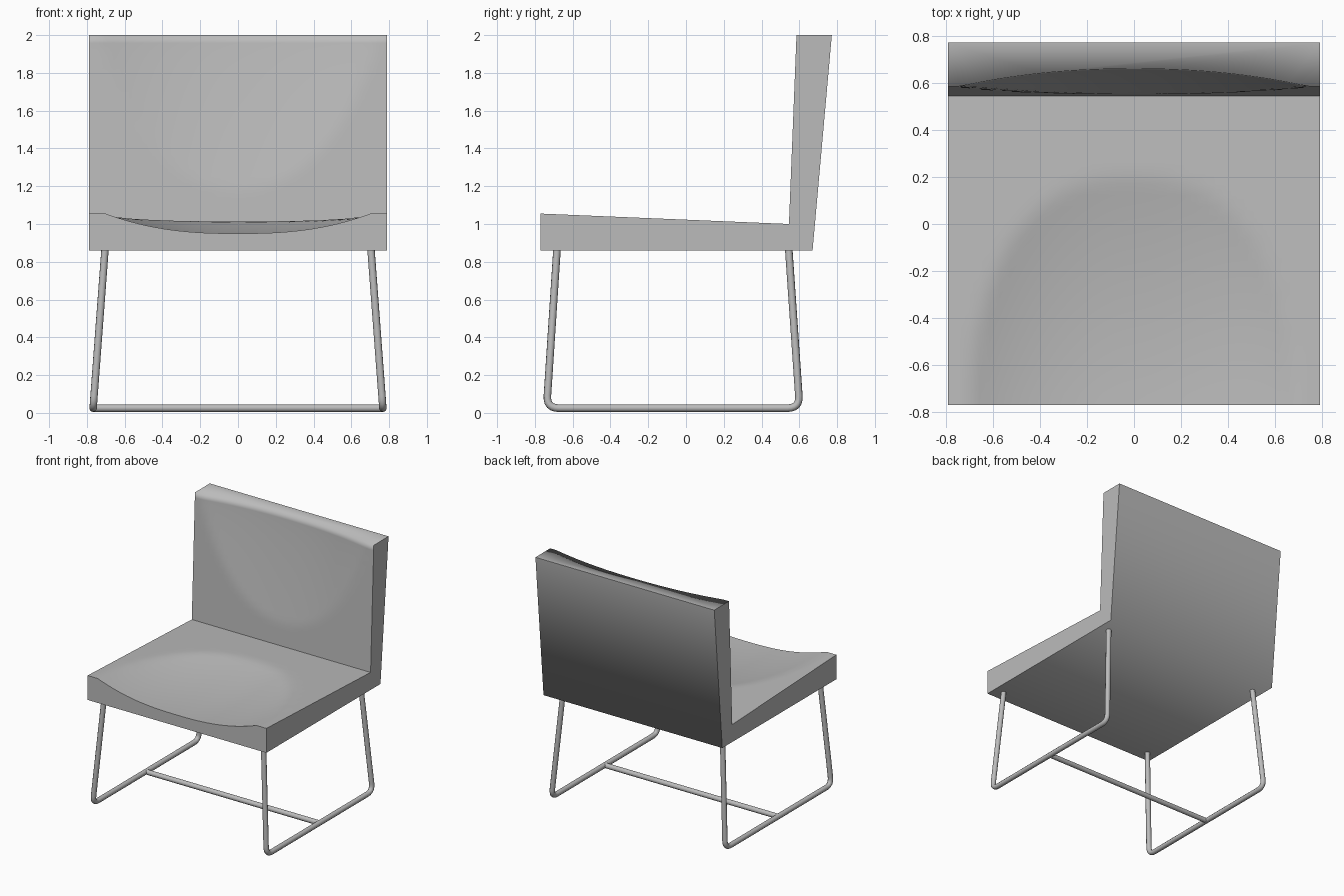
import bpy, bmesh
from math import radians
from mathutils import Vector

if "Cube" in bpy.data.objects:
    bpy.data.objects.remove(bpy.data.objects["Cube"])


def material(name, value):
    mat = bpy.data.materials.new(name)
    mat.use_nodes = True
    colour = (value, value, value, 1)
    mat.diffuse_color = colour
    mat.node_tree.nodes["Principled BSDF"].inputs["Base Color"].default_value = colour
    return mat


grey = material("grey", 0.5)


def finish(obj, angle):
    bpy.ops.object.select_all(action='DESELECT')
    obj.select_set(True)
    bpy.context.view_layer.objects.active = obj
    if obj.type == 'CURVE':
        bpy.ops.object.convert(target='MESH')
    bpy.ops.object.shade_smooth_by_angle(angle=radians(angle))
    obj.data.materials.clear()
    obj.data.materials.append(grey)


# Upholstered shell: one sheet runs up the seat and the backrest, with a scoop in each
HALF, COLS, SEAT_ROWS, BACK_ROWS = 0.79, 36, 28, 24
FRONT, CREASE, TOP = Vector((0, -0.77, 1.055)), Vector((0, 0.545, 1.0)), Vector((0, 0.585, 2.0))


def seat_point(x, t):
    p = FRONT.lerp(CREASE, t)
    s = abs(x / 0.70) ** 2.5 + ((p.y + 0.77) / 0.97) ** 2
    return Vector((x, p.y, p.z - 0.105 * max(0, 1 - s)))


def back_point(x, t):
    p = CREASE.lerp(TOP, t)
    s = abs(x / 0.74) ** 2.2 + ((2 - p.z) / 0.82) ** 1.25
    return Vector((x, p.y + 0.075 * max(0, 1 - s), p.z))


bm = bmesh.new()
xs = [HALF * (2 * i / COLS - 1) for i in range(COLS + 1)]
rows = [[bm.verts.new(seat_point(x, j / SEAT_ROWS)) for x in xs] for j in range(SEAT_ROWS + 1)]
rows += [[bm.verts.new(back_point(x, j / BACK_ROWS)) for x in xs] for j in range(1, BACK_ROWS + 1)]
for a, b in zip(rows, rows[1:]):
    for i in range(COLS):
        bm.faces.new((a[i], a[i + 1], b[i + 1], b[i]))


# Flat outer faces close the shell
def corner_pair(y, z):
    return [bm.verts.new((s * HALF, y, z)) for s in (-1, 1)]


low_front, low_back, top_back = corner_pair(-0.77, 0.86), corner_pair(0.67, 0.86), corner_pair(0.772, 2.0)
bm.faces.new(rows[0] + low_front[::-1])
bm.faces.new(rows[-1] + top_back[::-1])
bm.faces.new(low_front + low_back[::-1])
bm.faces.new(low_back + top_back[::-1])
for k, col in ((0, 0), (1, -1)):
    bm.faces.new([r[col] for r in rows] + [top_back[k], low_back[k], low_front[k]])
bmesh.ops.recalc_face_normals(bm, faces=bm.faces[:])
mesh = bpy.data.meshes.new("seat_and_backrest")
bm.to_mesh(mesh)
bm.free()
shell = bpy.data.objects.new("seat_and_backrest", mesh)
bpy.context.collection.objects.link(shell)
finish(shell, 88)


# Metal tube frame
def rounded(points, radius, steps=6):
    path = [points[0]]
    for a, p, b in zip(points, points[1:], points[2:]):
        start = p + (a - p).normalized() * radius
        end = p + (b - p).normalized() * radius
        for i in range(steps + 1):
            t = i / steps
            path.append(start.lerp(p, t).lerp(p.lerp(end, t), t))
    return path + [points[-1]]


def tube(name, path, radius=0.02):
    curve = bpy.data.curves.new(name, 'CURVE')
    curve.dimensions = '3D'
    curve.bevel_depth = radius
    curve.bevel_resolution = 3
    curve.use_fill_caps = True
    spline = curve.splines.new('POLY')
    spline.points.add(len(path) - 1)
    for point, co in zip(spline.points, path):
        point.co = (*co, 1)
    obj = bpy.data.objects.new(name, curve)
    bpy.context.collection.objects.link(obj)
    finish(obj, 40)


for side, s in (("left", 1), ("right", -1)):
    corners = [Vector((s * x, y, z)) for x, y, z in (
        (0.703, -0.682, 0.88), (0.767, -0.738, 0.025), (0.767, 0.602, 0.025), (0.703, 0.543, 0.88))]
    tube(side + "_leg_frame", rounded(corners, 0.065))
tube("cross_bar", [Vector((s * 0.765, -0.068, 0.025)) for s in (-1, 1)])
